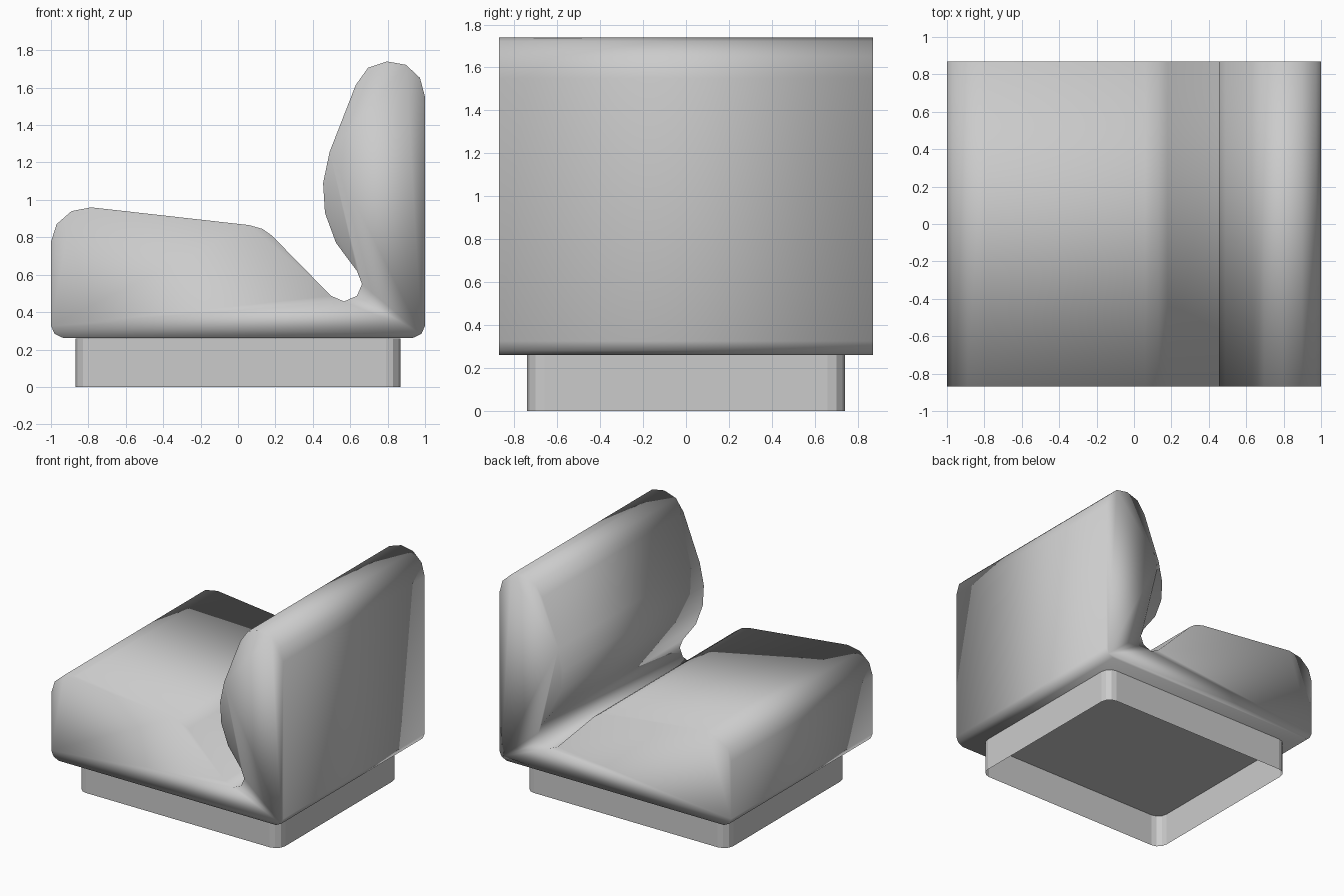
import bpy
import bmesh
import math

cube = bpy.data.objects.get("Cube")
if cube:
    bpy.data.objects.remove(cube, do_unlink=True)


def make_material(name, colour):
    material = bpy.data.materials.new(name)
    material.use_nodes = True
    material.diffuse_color = colour
    material.node_tree.nodes["Principled BSDF"].inputs["Base Color"].default_value = colour
    return material


def add_object(name, bm, material, smooth):
    bmesh.ops.recalc_face_normals(bm, faces=bm.faces)
    for face in bm.faces:
        face.smooth = smooth
    mesh = bpy.data.meshes.new(name)
    bm.to_mesh(mesh)
    bm.free()
    mesh.materials.append(material)
    obj = bpy.data.objects.new(name, mesh)
    bpy.context.collection.objects.link(obj)
    return obj


def extrude_outline(points, offset):
    """Closed prism from a planar outline."""
    bm = bmesh.new()
    face = bm.faces.new([bm.verts.new(p) for p in points])
    result = bmesh.ops.extrude_face_region(bm, geom=[face], use_keep_orig=True)
    moved = [v for v in result["geom"] if isinstance(v, bmesh.types.BMVert)]
    bmesh.ops.translate(bm, verts=moved, vec=offset)
    return bm


grey = make_material("light grey", (0.6, 0.6, 0.6, 1))

# Upholstered body: side profile of seat, crease and backrest (x, z)
half_depth = 0.87
seat = [(-1, .775), (-.97, .87), (-.89, .94), (-.785, .96),
        (.06, .865), (.13, .845), (.18, .81)]
crease = [(.497, .487), (.567, .457), (.636, .487), (.663, .55), (.636, .62)]
backrest = [(.524, .77), (.465, .93), (.455, 1.09), (.49, 1.257), (.63, 1.615),
            (.695, 1.706), (.797, 1.74), (.898, 1.722), (.973, 1.652), (1, 1.55)]
lower_corner = [(1, .326), (.98, .283), (.935, .262)]
underside = lower_corner + [(-x, z) for x, z in reversed(lower_corner)]
profile = seat + crease + backrest + underside
body = extrude_outline([(x, -half_depth, z) for x, z in profile],
                       (0, 2 * half_depth, 0))
add_object("seat_and_backrest", body, grey, True)

# Plinth: rounded rectangle shell, open at the bottom
half_x, half_y, radius, height, steps = 0.87, 0.74, 0.08, 0.26, 3
outline = []
for corner, (sx, sy) in enumerate([(1, 1), (-1, 1), (-1, -1), (1, -1)]):
    for step in range(steps + 1):
        angle = math.pi / 2 * (corner + step / steps)
        outline.append((sx * (half_x - radius) + radius * math.cos(angle),
                        sy * (half_y - radius) + radius * math.sin(angle), 0))
plinth = extrude_outline(outline, (0, 0, height))
plinth.normal_update()
bottom = [f for f in plinth.faces if all(v.co.z < 0.01 for v in f.verts)]
bmesh.ops.delete(plinth, geom=bottom, context="FACES_ONLY")
add_object("plinth", plinth, grey, False)
